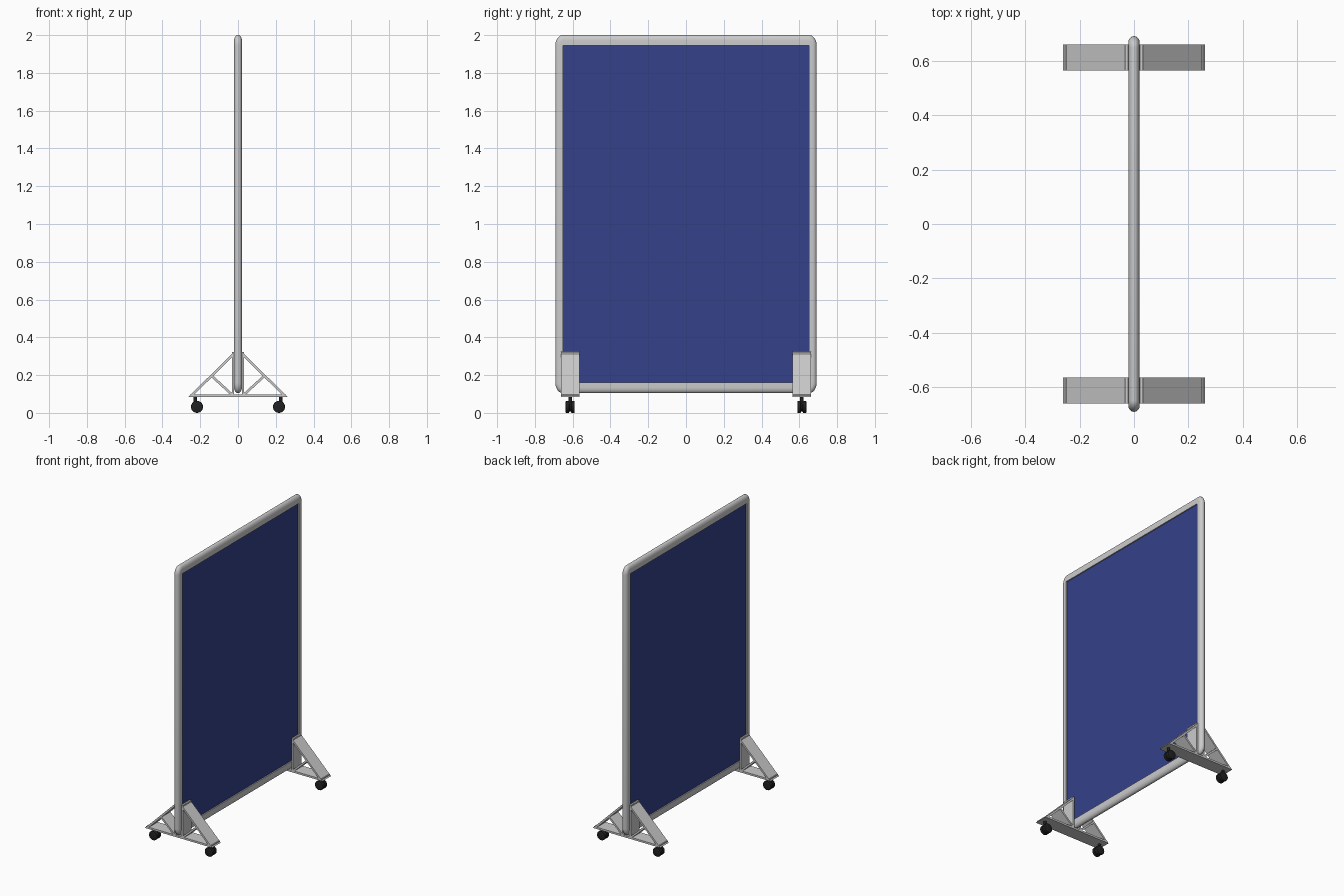
import bpy, bmesh
from math import sin, cos, pi
from mathutils import Matrix, Vector

if "Cube" in bpy.data.objects:
    bpy.data.objects.remove(bpy.data.objects["Cube"])


def material(name, rgb):
    m = bpy.data.materials.new(name)
    m.diffuse_color = (*rgb, 1)
    m.use_nodes = True
    m.node_tree.nodes["Principled BSDF"].inputs["Base Color"].default_value = m.diffuse_color
    return m


BLUE = material("blue_fabric", (0.035, 0.052, 0.25))
BLACK = material("black_rubber", (0.015, 0.015, 0.015))


def finish(bm, name, mat=None, smooth=False):
    bmesh.ops.recalc_face_normals(bm, faces=bm.faces)
    me = bpy.data.meshes.new(name)
    bm.to_mesh(me)
    bm.free()
    ob = bpy.data.objects.new(name, me)
    bpy.context.collection.objects.link(ob)
    if mat:
        me.materials.append(mat)
    if smooth:
        bpy.ops.object.select_all(action='DESELECT')
        ob.select_set(True)
        bpy.context.view_layer.objects.active = ob
        bpy.ops.object.shade_smooth_by_angle(angle=0.6)
    return ob


def box(bm, lo, hi):
    lo, hi = Vector(lo), Vector(hi)
    mat = Matrix.Translation((lo + hi) / 2) @ Matrix.Diagonal((*(hi - lo), 1))
    bmesh.ops.create_cube(bm, size=1, matrix=mat)


def prism(bm, pts, y0, y1):
    """Extrude an x-z outline from y0 to y1."""
    a = [bm.verts.new((x, y0, z)) for x, z in pts]
    b = [bm.verts.new((x, y1, z)) for x, z in pts]
    bm.faces.new(a)
    bm.faces.new(b)
    for i in range(len(pts)):
        j = (i + 1) % len(pts)
        bm.faces.new((a[i], a[j], b[j], b[i]))


def bar(bm, p, q, t, y0, y1):
    """Flat plate of thickness t between two x-z points."""
    p, q = Vector(p), Vector(q)
    d = (q - p).normalized() * t / 2
    n = Vector((-d.y, d.x))
    prism(bm, [p + n, q + n, q - n, p - n], y0, y1)


def cylinder(bm, centre, r, depth, axis='Z', seg=24):
    rot = Matrix.Rotation(pi / 2, 4, 'X') if axis == 'Y' else Matrix()
    bmesh.ops.create_cone(bm, cap_ends=True, segments=seg, radius1=r, radius2=r,
                          depth=depth, matrix=Matrix.Translation(centre) @ rot)


# Frame: D-shaped section swept round the panel, rounded outer corners
Y, Z0, Z1 = 0.65, 0.16, 1.945
DY, DZ, HALF = 0.042, 0.056, 0.021
section = [(0, -HALF)]
for i in range(17):
    a = -pi / 2 + pi * i / 16
    section.append((0.45 + 0.55 * cos(a), HALF * sin(a)))
section.append((0, HALF))
bm = bmesh.new()
rings = []
for k, (cy, cz) in enumerate([(Y, Z1), (-Y, Z1), (-Y, Z0), (Y, Z0)]):
    for s in range(9):
        a = k * pi / 2 + s * pi / 16
        rings.append([bm.verts.new((x, cy + DY * d * cos(a), cz + DZ * d * sin(a)))
                      for d, x in section])
for i, r in enumerate(rings):
    n = rings[(i + 1) % len(rings)]
    for j in range(len(section)):
        k = (j + 1) % len(section)
        bm.faces.new((r[j], n[j], n[k], r[k]))
bmesh.ops.remove_doubles(bm, verts=bm.verts, dist=1e-5)
finish(bm, "frame", smooth=True)

# Panel
bm = bmesh.new()
box(bm, (-0.013, -Y - 0.01, Z0 - 0.01), (0.013, Y + 0.01, Z1 + 0.01))
finish(bm, "panel", BLUE)

for sy, end in ((-1, "front"), (1, "back")):
    yc = sy * 0.613
    y0, y1 = yc - 0.048, yc + 0.048

    # Triangular foot made of flat plates
    bm = bmesh.new()
    box(bm, (-0.255, y0, 0.085), (0.255, y1, 0.098))
    for s in (-1, 1):
        prism(bm, [(s * 0.020, 0.098), (s * 0.033, 0.098),
                   (s * 0.033, 0.322), (s * 0.020, 0.322)], y0, y1)
        prism(bm, [(s * 0.020, 0.325), (s * 0.020, 0.307), (s * 0.243, 0.085),
                   (s * 0.262, 0.085)], y0, y1)
        bar(bm, (s * 0.033, 0.098), (s * 0.140, 0.196), 0.013, y0, y1)
    finish(bm, end + "_foot")

    # Twin-wheel casters
    for s, side in ((-1, "left"), (1, "right")):
        xw = s * 0.217
        bm = bmesh.new()
        for w in (-1, 1):
            cylinder(bm, (xw, yc + w * 0.0145, 0.032), 0.032, 0.019, 'Y')
        rims = [e for e in bm.edges if e.calc_face_angle(0) > 1]
        bmesh.ops.bevel(bm, geom=rims, offset=0.004, segments=2, profile=0.5,
                        affect='EDGES')
        finish(bm, f"{end}_{side}_caster_wheels", BLACK, True)

        bm = bmesh.new()
        cylinder(bm, (xw, yc, 0.034), 0.027, 0.011, 'Y')
        cylinder(bm, (s * 0.226, yc, 0.066), 0.010, 0.040)
        finish(bm, f"{end}_{side}_caster_fork", BLACK, True)
